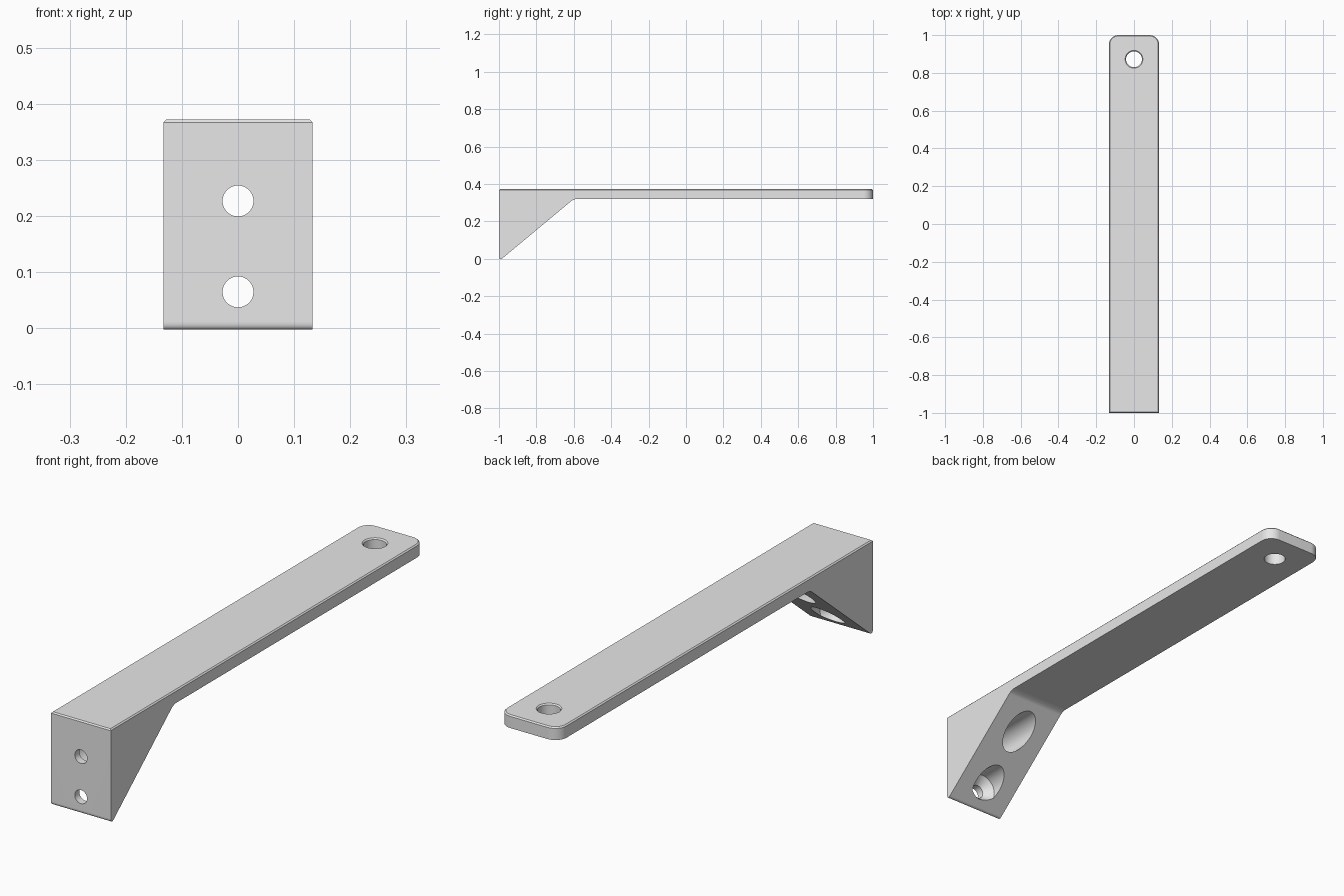
import bpy, bmesh, math
from mathutils import Matrix, Vector

cube = bpy.data.objects.get("Cube")
if cube:
    bpy.data.objects.remove(cube, do_unlink=True)

HALF_W, TOP, UNDER = 0.133, 0.372, 0.32
CHAMFER = 0.005

grey = bpy.data.materials.new("light_grey")
grey.use_nodes = True
grey.diffuse_color = (0.8, 0.8, 0.8, 1)
grey.node_tree.nodes["Principled BSDF"].inputs["Base Color"].default_value = (0.8, 0.8, 0.8, 1)


def make_object(name, bm):
    bmesh.ops.recalc_face_normals(bm, faces=bm.faces)
    mesh = bpy.data.meshes.new(name)
    bm.to_mesh(mesh)
    bm.free()
    mesh.materials.append(grey)
    obj = bpy.data.objects.new(name, mesh)
    bpy.context.collection.objects.link(obj)
    return obj


def bevel_where(bm, test, offset, segments):
    """Bevel every edge whose two end points satisfy the test."""
    edges = [e for e in bm.edges if test(e.verts[0].co, e.verts[1].co)]
    bmesh.ops.bevel(bm, geom=edges, offset=offset, offset_type='OFFSET',
                    segments=segments, profile=0.5, affect='EDGES')


def lathe(name, profile, matrix):
    """Revolve (radius, height) points around z, then place the result."""
    bm = bmesh.new()
    verts = [bm.verts.new((r, 0, h)) for r, h in profile]
    edges = [bm.edges.new(pair) for pair in zip(verts, verts[1:])]
    bmesh.ops.spin(bm, geom=verts + edges, cent=(0, 0, 0), axis=(0, 0, 1),
                   angle=math.tau, steps=48, use_duplicate=False)
    bmesh.ops.remove_doubles(bm, verts=bm.verts, dist=1e-5)
    bm.transform(matrix)
    obj = make_object(name, bm)
    obj.hide_render = True
    return obj


# Bracket body: side profile extruded across the width
bm = bmesh.new()
outline = [(-1, -0.013), (-0.6, UNDER), (1, UNDER), (1, TOP), (-1, TOP)]
face = bm.faces.new([bm.verts.new((-HALF_W, y, z)) for y, z in outline])
ext = bmesh.ops.extrude_face_region(bm, geom=[face])
bmesh.ops.translate(bm, vec=(2 * HALF_W, 0, 0),
                    verts=[g for g in ext["geom"] if isinstance(g, bmesh.types.BMVert)])
bmesh.ops.recalc_face_normals(bm, faces=bm.faces)

# Rounded toe, soft bend under the arm, rounded arm end, chamfered top rim
bevel_where(bm, lambda a, b: a.z < 0 and b.z < 0, 0.025, 8)
bevel_where(bm, lambda a, b: abs(a.y + 0.6) < 1e-4 and abs(b.y + 0.6) < 1e-4, 0.018, 6)
bevel_where(bm, lambda a, b: a.y > 0.99 and b.y > 0.99 and abs(a.x - b.x) < 1e-4, 0.05, 10)
bevel_where(bm, lambda a, b: min(a.z, b.z) > TOP - 1e-4, CHAMFER, 1)
body = make_object("bracket", bm)

# Two screw holes with countersunk clearance bores, running front to back
bore, wide = 0.0275, 0.06
screw = [(0, -0.05), (bore, -0.05), (bore, 0.03), (wide, 0.03 + wide - bore),
         (wide, 0.6), (0, 0.6)]
along_y = Matrix.Rotation(-math.pi / 2, 4, 'X')
cutters = [lathe("screw_hole_cutter", screw, Matrix.Translation((0, -1, z)) @ along_y)
           for z in (0.065, 0.227)]

# Hole through the arm end, chamfered at the top
r = 0.042
pin = [(0, UNDER - 0.1), (r, UNDER - 0.1), (r, TOP - CHAMFER),
       (r + 2 * CHAMFER, TOP + CHAMFER), (0, TOP + CHAMFER)]
cutters.append(lathe("arm_hole_cutter", pin, Matrix.Translation((0, 0.872, 0))))

bpy.ops.object.select_all(action='DESELECT')
body.select_set(True)
bpy.context.view_layer.objects.active = body
for cutter in cutters:
    mod = body.modifiers.new("hole", 'BOOLEAN')
    mod.operation = 'DIFFERENCE'
    mod.solver = 'EXACT'
    mod.object = cutter
    bpy.ops.object.modifier_apply(modifier=mod.name)
    bpy.data.objects.remove(cutter, do_unlink=True)

bpy.ops.object.shade_smooth_by_angle(angle=math.radians(30))
weighted = body.modifiers.new("clean_shading", 'WEIGHTED_NORMAL')
weighted.keep_sharp = True
